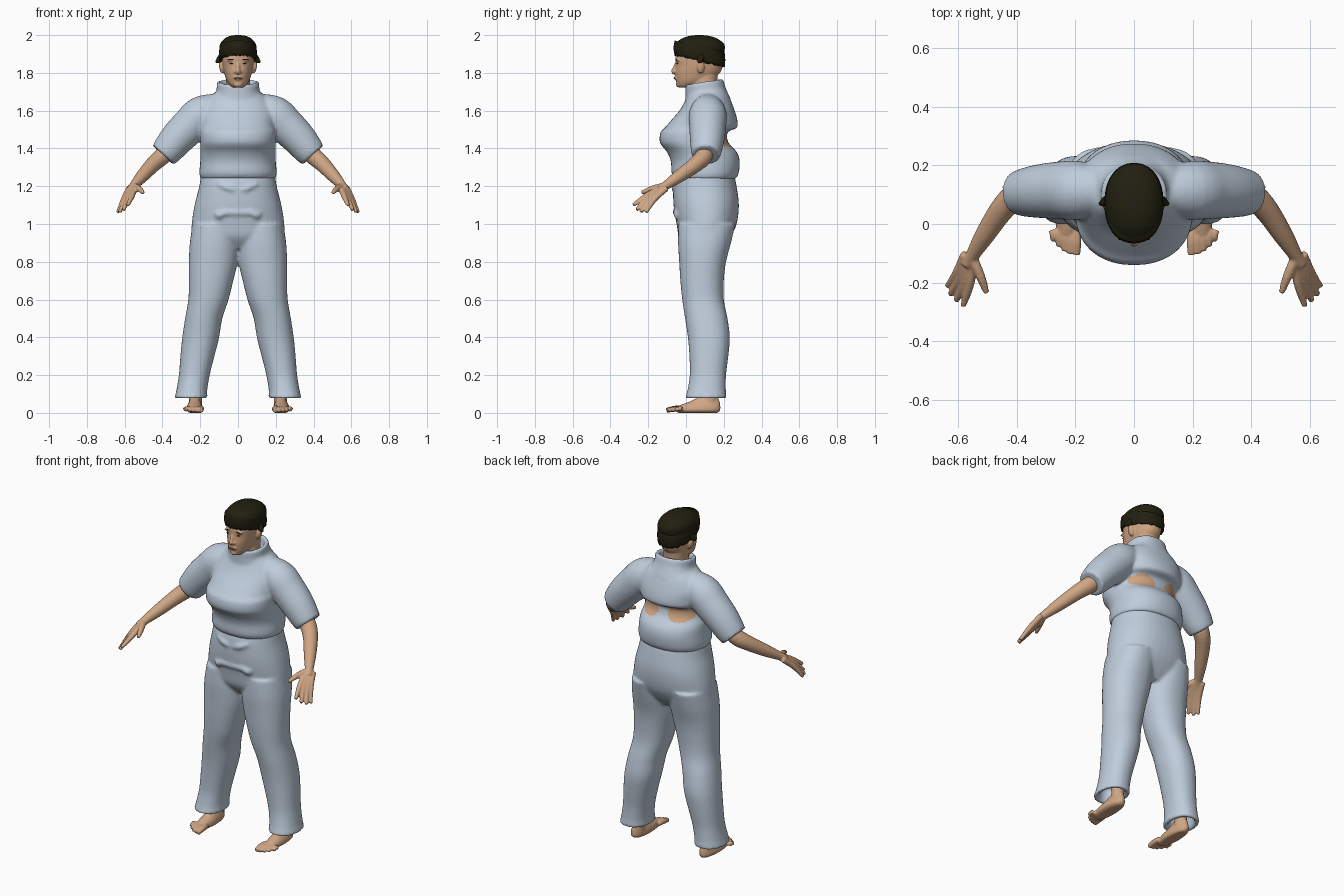
import bpy, bmesh, math, random
from mathutils import Vector, Matrix

random.seed(4)
cube = bpy.data.objects.get("Cube")
if cube:
    bpy.data.objects.remove(cube, do_unlink=True)


def material(name, color):
    m = bpy.data.materials.new(name)
    m.use_nodes = True
    m.diffuse_color = (*color, 1)
    m.node_tree.nodes["Principled BSDF"].inputs["Base Color"].default_value = (*color, 1)
    return m


CLOTH = material("pale blue cloth", (0.52, 0.61, 0.71))
SKIN = material("skin", (0.63, 0.38, 0.23))
HAIR = material("dark hair", (0.015, 0.014, 0.005))
LIPS = material("lips", (0.42, 0.2, 0.13))


def spline(rows, n):
    """Catmull-Rom through rows of numbers, n steps per span."""
    out = []
    for i in range(len(rows) - 1):
        a, b, c, d = (rows[max(0, min(len(rows) - 1, i + k))] for k in (-1, 0, 1, 2))
        for s in range(n):
            t = s / n
            out.append([0.5 * (2 * q + (r - p) * t + (2 * p - 5 * q + 4 * r - w) * t * t
                               + (3 * q - p - 3 * r + w) * t ** 3)
                        for p, q, r, w in zip(a, b, c, d)])
    return out + [list(rows[-1])]


def skin_rings(bm, rings):
    """Bridge rings of points into a closed body."""
    vs = [[bm.verts.new(p) for p in ring] for ring in rings]
    n = len(vs[0])
    for a, b in zip(vs, vs[1:]):
        for i in range(n):
            bm.faces.new((a[i], a[(i + 1) % n], b[(i + 1) % n], b[i]))
    bm.faces.new(vs[0][::-1])
    bm.faces.new(vs[-1])


def loft(bm, rows, power=2.2, seg=40, n=4, side=1, tilt=0.0):
    """Level rings: rows are z, x0, x1, y0, y1."""
    rings = []
    for z, x0, x1, y0, y1 in spline(rows, n):
        ring = []
        for i in range(seg):
            a = 2 * math.pi * i / seg
            c, s = math.cos(a), math.sin(a)
            u = math.copysign(abs(c) ** (2 / power), c)
            v = math.copysign(abs(s) ** (2 / power), s)
            y = (y0 + y1) / 2 + v * (y1 - y0) / 2
            ring.append((side * ((x0 + x1) / 2 + u * (x1 - x0) / 2), y, z + tilt * (y - 0.07)))
        rings.append(ring)
    skin_rings(bm, rings)


def even(rows):
    """Symmetric rows: z, half width, y0, y1."""
    return [(z, -x, x, a, b) for z, x, a, b in rows]


def tube(bm, pts, side=1, seg=16, n=4):
    """Round limb along points x, y, z, radius."""
    path = spline(pts, n)
    rings = []
    for i, (x, y, z, r) in enumerate(path):
        d = Vector(path[min(i + 1, len(path) - 1)][:3]) - Vector(path[max(i - 1, 0)][:3])
        u = d.cross(Vector((0.3, 1, 0.2))).normalized()
        v = d.cross(u).normalized()
        rings.append([Vector((x, y, z)) + r * (u * math.cos(k * math.tau / seg)
                      + v * math.sin(k * math.tau / seg)) for k in range(seg)])
    skin_rings(bm, [[(side * p.x, p.y, p.z) for p in ring] for ring in rings])


def blob(bm, center, size, rot=0.0):
    m = Matrix.Translation(center) @ Matrix.Rotation(rot, 4, "Y") @ Matrix.Diagonal((*size, 1))
    bmesh.ops.create_uvsphere(bm, u_segments=20, v_segments=12, radius=1, matrix=m)


def finish(name, bm, mats, voxel=0, smooth=0):
    """Make an object; a voxel size fuses its overlapping parts."""
    bmesh.ops.recalc_face_normals(bm, faces=bm.faces)
    me = bpy.data.meshes.new(name)
    bm.to_mesh(me)
    bm.free()
    ob = bpy.data.objects.new(name, me)
    bpy.context.collection.objects.link(ob)
    if voxel:
        r = ob.modifiers.new("fuse", "REMESH")
        r.mode, r.voxel_size = "VOXEL", voxel
        s = ob.modifiers.new("soften", "SMOOTH")
        s.factor, s.iterations = 0.5, smooth
        deps = bpy.context.evaluated_depsgraph_get()
        new = bpy.data.meshes.new_from_object(ob.evaluated_get(deps))
        ob.modifiers.clear()
        ob.data = new
        new.name = name
    ob.data.materials.clear()
    for m in mats:
        ob.data.materials.append(m)
    for p in ob.data.polygons:
        p.use_smooth = True
    return ob


# Shirt: trunk, collar and short sleeves
bm = bmesh.new()
loft(bm, even([(1.24, .198, -.06, .265), (1.27, .205, -.077, .279), (1.33, .2, -.08, .285),
               (1.38, .2, -.1, .27), (1.43, .2, -.138, .225), (1.485, .2, -.135, .22),
               (1.51, .2, -.112, .27), (1.55, .2, -.078, .272), (1.6, .2, -.035, .258),
               (1.66, .165, 0, .235), (1.69, .13, .01, .215)]))
loft(bm, even([(1.64, .15, -.005, .235), (1.70, .115, -.003, .21), (1.745, .112, -.002, .197),
               (1.745, .092, .014, .182), (1.69, .085, .02, .175)]), tilt=0.15)
for s in (1, -1):
    tube(bm, [(.1, .115, 1.62, .075), (.19, .115, 1.58, .1), (.255, .115, 1.52, .098),
              (.32, .112, 1.455, .092), (.37, .108, 1.395, .083), (.397, .106, 1.365, .075)],
         s, seg=28)
shirt = finish("shirt", bm, [CLOTH, SKIN], 0.009, 5)
# Open gaps across the back
for p in shirt.data.polygons:
    x, y, z = p.center
    if y > 0.13 and ((abs(x) - .1) / .07) ** 2 + ((z - 1.45) / .042) ** 2 < 1:
        p.material_index = 1

# Trousers: hips, legs with hollow cuffs, and waist folds
bm = bmesh.new()
loft(bm, even([(1.26, .196, -.055, .255), (1.2, .205, -.067, .268), (1.1, .23, -.066, .28),
               (1.0, .245, -.05, .268), (.93, .24, -.035, .235), (.87, .17, .01, .19)]))
for s in (1, -1):
    loft(bm, [(1.0, .0, .24, -.04, .262), (.9, -.005, .255, -.042, .238),
              (.8, .002, .26, -.036, .212), (.7, .025, .26, -.03, .2), (.6, .05, .263, -.02, .2),
              (.5, .083, .28, -.005, .22), (.4, .1, .295, .01, .232), (.3, .125, .305, .018, .224),
              (.2, .15, .313, .02, .212), (.12, .163, .326, .008, .211), (.08, .163, .334, -.002, .214),
              (.085, .188, .31, .022, .19), (.16, .19, .3, .04, .185)], side=s)
    tube(bm, [(.0, -.056, 1.175, .012), (.05, -.06, 1.19, .017), (.1, -.045, 1.21, .012)], s)
    tube(bm, [(.0, -.055, 1.06, .016), (.07, -.05, 1.06, .018), (.1, -.042, 1.045, .02),
              (.12, -.03, 1.07, .012)], s)
finish("trousers", bm, [CLOTH], 0.009, 5)

# Arms with hands
for s, label in ((1, "left"), (-1, "right")):
    bm = bmesh.new()
    tube(bm, [(.33, .11, 1.43, .05), (.40, .095, 1.36, .047), (.45, .05, 1.315, .042),
              (.51, -.04, 1.25, .034), (.55, -.105, 1.205, .024), (.57, -.14, 1.18, .022)], s)
    knuckles = [(.56, -.205, 1.152), (.577, -.198, 1.14), (.593, -.185, 1.133), (.605, -.168, 1.13)]
    tips = [(.583, -.28, 1.1), (.607, -.262, 1.075), (.627, -.24, 1.063), (.636, -.212, 1.062)]
    for i, (k, t) in enumerate(zip(knuckles, tips)):
        wrist = (.545 + .01 * i, -.115 + .004 * i, 1.2 - .003 * i)
        tube(bm, [(*wrist, .017), (*k, .0155), (*t, .01)], s, seg=12)
    tube(bm, [(.55, -.12, 1.2, .018), (.525, -.175, 1.188, .017), (.503, -.235, 1.166, .01)], s, seg=12)
    finish(label + "_arm", bm, [SKIN], 0.005, 3)

    # Bare foot and ankle
    bm = bmesh.new()
    tube(bm, [(.225, .125, .22, .042), (.225, .13, .1, .036), (.225, .13, .03, .034)], s)
    loft(bm, [(.0, .195, .255, -.04, .165), (.012, .186, .272, -.055, .18),
              (.035, .188, .27, -.045, .182), (.06, .198, .258, .02, .178),
              (.085, .205, .25, .07, .168)], side=s)
    for i in range(5):
        x, r = .196 + i * .02, .0165 - i * .0012
        tube(bm, [(x + .004, -.02, .022, r), (x, -.06 + i * .005, .022, r),
                  (x, -.104 + .003 * i * i, .013, r * .8)], s, seg=12)
    finish(label + "_foot", bm, [SKIN], 0.005, 3)

# Head: skull, neck, nose, lips and ears
bm = bmesh.new()
loft(bm, even([(1.722, .025, -.035, .02), (1.735, .043, -.046, .07), (1.76, .06, -.053, .13),
               (1.80, .073, -.058, .18), (1.84, .081, -.055, .195), (1.88, .084, -.056, .198),
               (1.93, .08, -.045, .19), (1.965, .05, .0, .14)]))
loft(bm, even([(1.6, .075, .03, .17), (1.7, .068, .018, .165), (1.75, .064, .025, .165),
               (1.82, .065, .03, .17)]))
tube(bm, [(0, -.05, 1.855, .007), (0, -.061, 1.825, .01), (0, -.066, 1.808, .013), (0, -.05, 1.798, .012)])
blob(bm, (0, -.053, 1.773), (.025, .011, .011))
blob(bm, (0, -.04, 1.738), (.022, .014, .014))
for s in (1, -1):
    blob(bm, (s * .013, -.056, 1.806), (.01, .009, .007))
    blob(bm, (s * .088, .078, 1.83), (.012, .02, .034), s * .2)
    blob(bm, (s * .035, -.042, 1.868), (.024, .012, .007))
head = finish("head", bm, [SKIN], 0.005, 3)


# Painted face details, laid on the surface
def face_plate(name, mat, spots):
    bm = bmesh.new()
    for x, z, w, h, rot in spots:
        hit, loc, nor, _ = head.ray_cast(Vector((x, -1, z)), Vector((0, 1, 0)))
        if hit:
            blob(bm, loc, (w, .004, h), rot)
    finish(name, bm, [mat])


face_plate("eyebrows", HAIR, [(s * .036, 1.871, .019, .0025, s * .08) for s in (1, -1)])
face_plate("eyes", HAIR, [(s * .034, 1.85, .012, .0035, s * -.1) for s in (1, -1)])
face_plate("mouth", LIPS, [(s * .009, 1.773, .013, .0045, s * .08) for s in (1, -1)])

# Hair cap with a ragged sloping edge
bm = bmesh.new()
loft(bm, even([(1.895, .07, -.03, .17), (1.872, .088, -.054, .198), (1.868, .097, -.061, .204),
               (1.90, .101, -.066, .208), (1.94, .097, -.06, .205)]), seg=64, tilt=-0.24)
loft(bm, even([(1.90, .096, -.055, .2), (1.94, .0975, -.062, .206), (1.965, .087, -.046, .19),
               (1.985, .066, -.015, .158), (1.996, .04, .02, .12), (2.0, .012, .055, .085)]), seg=64)
for v in bm.verts:
    if v.co.z + .24 * (v.co.y - .07) < 1.875:
        v.co.z += random.uniform(-.008, .006)
for s in (1, -1):
    tube(bm, [(.085, .08, 1.885, .02), (.1, .075, 1.868, .017), (.117, .068, 1.857, .006)], s)
finish("hair", bm, [HAIR])
